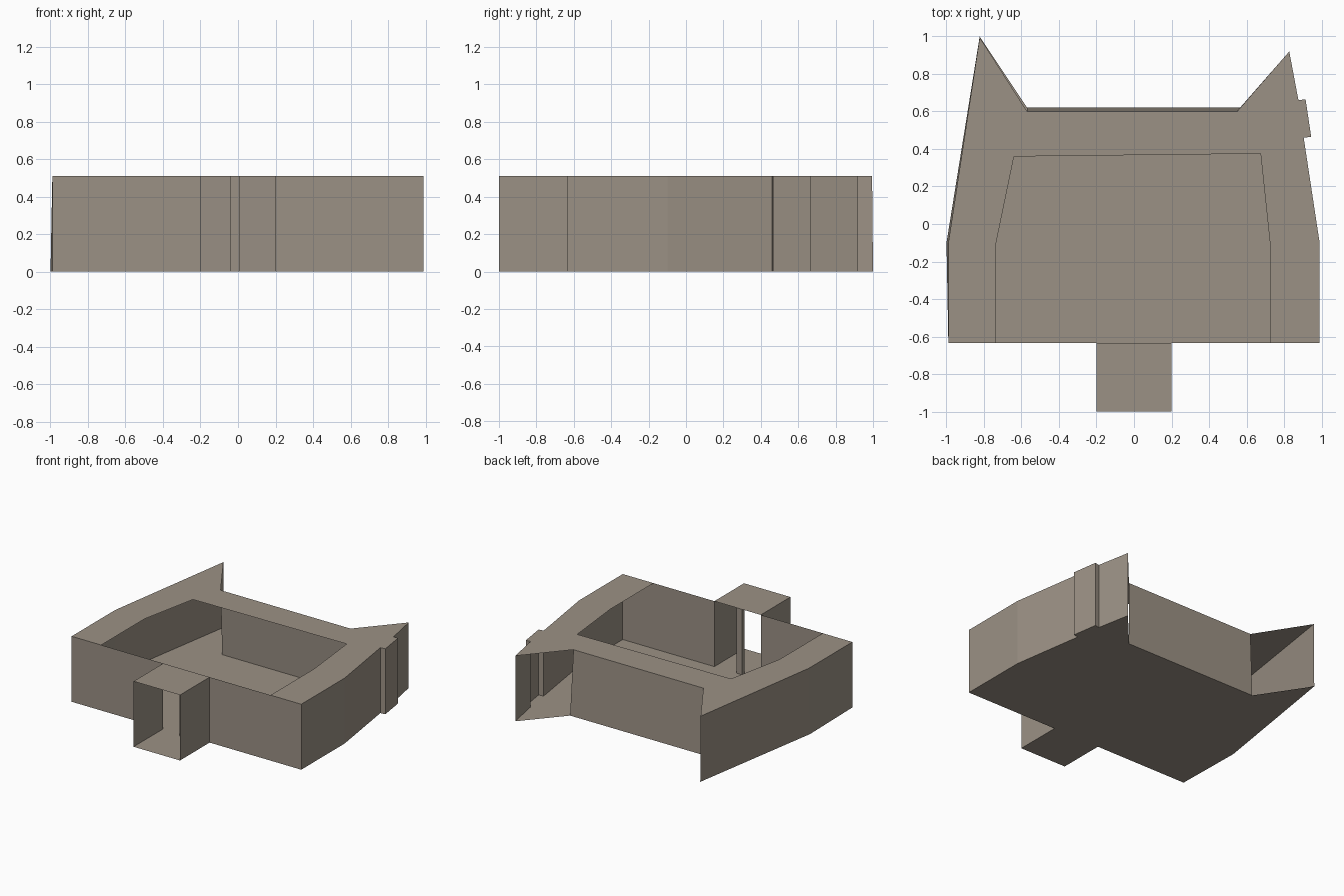
import bpy, bmesh

if "Cube" in bpy.data.objects:
    bpy.data.objects.remove(bpy.data.objects["Cube"])

H = 0.51      # wall height
FRONT = -0.635

stone = bpy.data.materials.new("warm grey stone")
stone.diffuse_color = (0.33, 0.285, 0.235, 1)
stone.use_nodes = True
stone.node_tree.nodes["Principled BSDF"].inputs["Base Color"].default_value = stone.diffuse_color


def make(name, polys):
    """Object from a list of polygons, sharing coincident corners."""
    bm = bmesh.new()
    for poly in polys:
        bm.faces.new([bm.verts.new(p) for p in poly])
    bmesh.ops.remove_doubles(bm, verts=bm.verts, dist=1e-5)
    me = bpy.data.meshes.new(name)
    bm.to_mesh(me)
    bm.free()
    me.materials.append(stone)
    ob = bpy.data.objects.new(name, me)
    bpy.context.collection.objects.link(ob)
    return ob


def flat(points, z):
    return [(x, y, z) for x, y in points]


def walls(low, high):
    """Upright quads between a bottom path and a top path."""
    lo, hi = flat(low, 0), flat(high, H)
    return [(lo[i], lo[i + 1], hi[i + 1], hi[i]) for i in range(len(lo) - 1)]


# Footprint paths, counter-clockwise: right side with small bump, back, left side
right = [(0.2, FRONT), (0.99, FRONT), (0.99, -0.1), (0.905, 0.46), (0.945, 0.465),
         (0.915, 0.665), (0.877, 0.66), (0.828, 0.92)]
back_low = [(0.565, 0.62), (-0.57, 0.62)]
back_high = [(0.55, 0.60), (-0.57, 0.60)]
left_low = [(-0.823, 1.0), (-1.0, -0.1), (-0.99, FRONT), (-0.2, FRONT)]
left_high = [(-0.823, 0.995), (-0.99, -0.1), (-0.99, FRONT), (-0.2, FRONT)]
gate = [(-0.2, FRONT), (-0.2, -1.0), (0.2, -1.0), (0.2, FRONT)]

# Outer walls; the two rear horns stay open towards the back
make("right_wall", walls(right, right))
make("back_wall", walls(back_low, back_high))
make("left_wall", walls(left_low, left_high))

# Floor slab, running out into the gate
make("floor", [flat(right + back_low + left_low + gate[1:3], 0)])

# Flat roof ring around the open court
court = [(-0.735, FRONT), (-0.735, -0.1), (-0.64, 0.36),
         (0.675, 0.375), (0.725, -0.1), (0.725, FRONT)]
make("rim_roof", [flat(right[1:] + back_high + left_high[:3] + court, H)])

# Gatehouse: side walls and roof, open at the front
make("gate_sides", walls(gate[:2], gate[:2]) + walls(gate[2:], gate[2:]))
make("gate_roof", [flat(gate[::-1], H)[::-1]])

# Slim post standing in the gateway
post = [(-0.04, FRONT), (-0.04, -0.665), (0.01, -0.665), (0.01, FRONT)]
make("gate_post", walls(post + post[:1], post + post[:1]))
